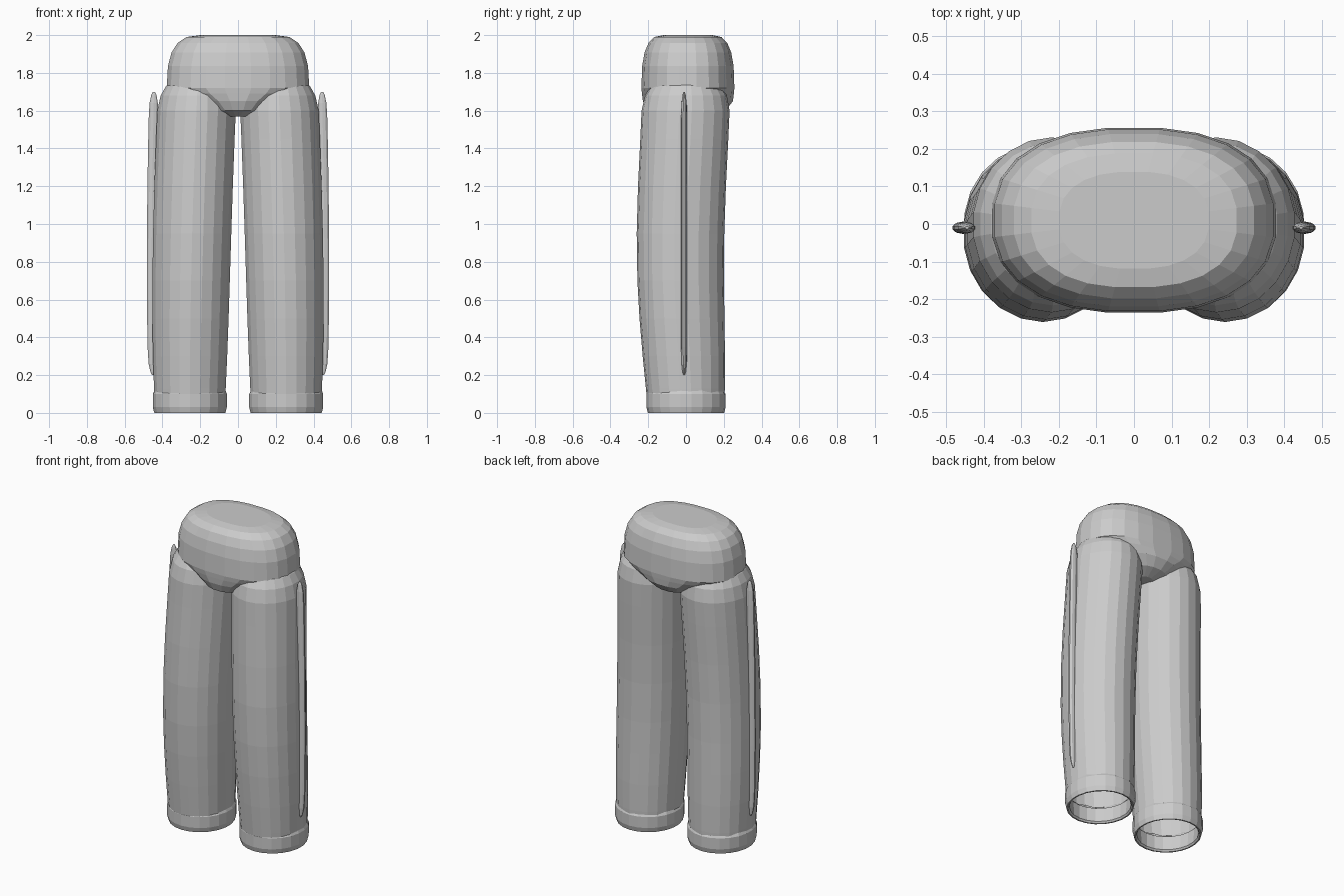
import bpy, bmesh, math

cube = bpy.data.objects.get("Cube")
if cube:
    bpy.data.objects.remove(cube)

grey = bpy.data.materials.new("light_grey")
grey.use_nodes = True
colour = (0.6, 0.6, 0.6, 1)
grey.diffuse_color = colour
grey.node_tree.nodes["Principled BSDF"].inputs["Base Color"].default_value = colour


def loft(name, rings, sides=22, power=2, cap_start=False, cap_end=False, wave=0):
    """Skin rounded rings given as (height, centre x, centre y, half width, half depth)."""
    bm = bmesh.new()
    rows = []
    for height, centre_x, centre_y, half_width, half_depth in rings:
        row = []
        for step in range(sides):
            angle = math.tau * (step + 0.5) / sides
            cosine, sine = math.cos(angle), math.sin(angle)
            across = math.copysign(abs(cosine) ** (2 / power), cosine)
            along = math.copysign(abs(sine) ** (2 / power), sine)
            row.append(bm.verts.new((centre_x + across * half_width,
                                     centre_y + along * half_depth, height)))
        rows.append(row)
    # Uneven hem on the last ring
    for step, vert in enumerate(rows[-1]):
        vert.co.z += wave * math.sin(step * 2.2)
    for low, high in zip(rows, rows[1:]):
        for step in range(sides):
            after = (step + 1) % sides
            bm.faces.new((low[step], low[after], high[after], high[step]))
    if cap_start:
        bm.faces.new(reversed(rows[0]))
    if cap_end:
        bm.faces.new(rows[-1])
    mesh = bpy.data.meshes.new(name)
    bm.to_mesh(mesh)
    bm.free()
    mesh.materials.append(grey)
    part = bpy.data.objects.new(name, mesh)
    bpy.context.collection.objects.link(part)


def leg_ring(height, side, scale=1):
    """Cross-section of a leg: bent back at the knee, slimmer at the ankle."""
    along = min(height / 1.7, 1)
    ankle = (1 - along) ** 4
    centre_x = 0.255 - 0.04 * along ** 2
    bend = -0.03 * math.sin(math.pi * along) ** 1.5
    return (height, side * centre_x, bend,
            scale * (0.21 - 0.025 * ankle), scale * (0.233 - 0.033 * ankle))


def stripe_ring(along, side):
    """Cross-section of the thin strip that follows the outer seam."""
    height = 0.2 + 1.5 * along
    leg_x, half_width = leg_ring(height, 1)[1::2]
    centre_x = leg_x + half_width + 0.02 * along ** 2
    round_end = max(1 - abs(2 * along - 1) ** 16, 0.04) ** 0.5
    return (height, side * centre_x, -0.01, 0.027 * round_end, 0.016 * round_end)


# Hips: tapered crotch below, rounded block above
hips = [(1.57, 0, 0, 0.07, 0.14), (1.6, 0, 0, 0.15, 0.21),
        (1.65, 0, 0.01, 0.23, 0.24), (1.69, 0, 0.01, 0.33, 0.245)]
for step in range(6):
    angle = math.pi / 2 * step / 5
    rise = math.sin(angle) ** 0.74
    spread = max(math.cos(angle), 0) ** 0.74
    hips.append((1.72 + 0.28 * rise, 0, 0.01, 0.2 + 0.18 * spread, 0.13 + 0.118 * spread))
loft("hips", hips, sides=24, power=2.4, cap_start=True, cap_end=True)

leg_heights = [0.06, 0.13, 0.3, 0.5, 0.7, 0.95, 1.2, 1.45, 1.6]
leg_top = [(1.68, 0.93), (1.73, 0.8), (1.77, 0.6)]
cuff_profile = [(0.1, 0.9), (0.01, 0.88), (0, 0.92), (0, 0.96), (0.03, 1), (0.1, 1), (0.115, 0.96)]
stripe_steps = [0, 0.01, 0.04, 0.1, 0.3, 0.5, 0.7, 0.9, 0.96, 0.99, 1]

for label, side in (("left", 1), ("right", -1)):
    # Leg, open at the bottom and closed inside the hips
    leg = [leg_ring(height, side) for height in leg_heights]
    leg += [leg_ring(height, side, scale) for height, scale in leg_top]
    loft(label + "_leg", leg, cap_end=True)

    # Cuff: inner wall, rim and outer wall
    cuff = [(height, side * 0.255, 0, 0.198 * scale, 0.21 * scale)
            for height, scale in cuff_profile]
    loft(label + "_cuff", cuff, wave=0.006)

    # Side stripe
    stripe = [stripe_ring(along, side) for along in stripe_steps]
    loft(label + "_side_stripe", stripe, sides=10, cap_start=True, cap_end=True)
